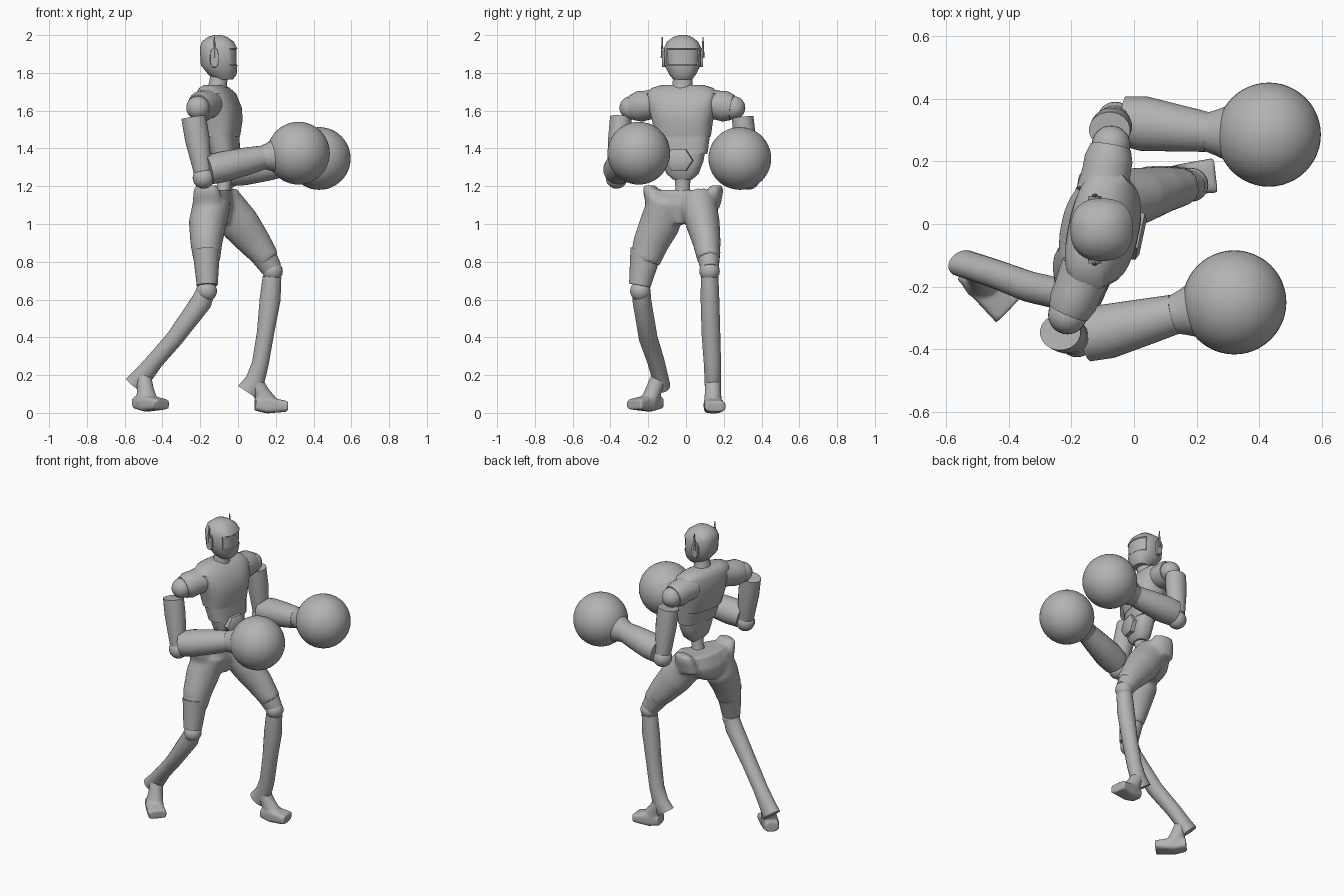
import bpy, bmesh, math
from mathutils import Vector, Matrix

cube = bpy.data.objects.get("Cube")
if cube:
    bpy.data.objects.remove(cube, do_unlink=True)

grey = bpy.data.materials.new("plain_grey")
grey.use_nodes = True
COLOUR = (0.45, 0.45, 0.45, 1)
grey.diffuse_color = COLOUR
grey.node_tree.nodes["Principled BSDF"].inputs["Base Color"].default_value = COLOUR

UP = Vector((0, 0, 1))
AHEAD = Vector((1, 0, 0))
TWIST = math.radians(-12)
FACING = Vector((math.cos(TWIST), math.sin(TWIST), 0))
SIDEWAYS = UP.cross(FACING)


def finish(name, bm, angle=40):
    bmesh.ops.recalc_face_normals(bm, faces=bm.faces)
    mesh = bpy.data.meshes.new(name)
    bm.to_mesh(mesh)
    bm.free()
    mesh.materials.append(grey)
    ob = bpy.data.objects.new(name, mesh)
    bpy.context.collection.objects.link(ob)
    bpy.ops.object.select_all(action="DESELECT")
    ob.select_set(True)
    bpy.context.view_layer.objects.active = ob
    bpy.ops.object.shade_smooth_by_angle(angle=math.radians(angle))
    return ob


def add_loft(bm, sections, ref=AHEAD, flat=False, sides=20, power=2.0):
    """Skin cross-sections (centre, half size along ref, half size across)."""
    centres = [Vector(s[0]) for s in sections]
    rings = []
    for i, (_, half_along, half_across) in enumerate(sections):
        tangent = centres[min(i + 1, len(centres) - 1)] - centres[max(i - 1, 0)]
        tangent = UP if flat else tangent.normalized()
        across = tangent.cross(ref).normalized()
        along = across.cross(tangent)
        ring = []
        for k in range(sides):
            turn = math.tau * (k + 0.5) / sides
            u, v = math.cos(turn), math.sin(turn)
            u = math.copysign(abs(u) ** (2 / power), u) * half_along
            v = math.copysign(abs(v) ** (2 / power), v) * half_across
            ring.append(bm.verts.new(centres[i] + along * u + across * v))
        rings.append(ring)
    for lower, upper in zip(rings, rings[1:]):
        for k in range(sides):
            j = (k + 1) % sides
            bm.faces.new((lower[k], lower[j], upper[j], upper[k]))
    bm.faces.new(rings[0])
    bm.faces.new(rings[-1])


def loft(name, sections, **options):
    bm = bmesh.new()
    add_loft(bm, sections, **options)
    return finish(name, bm)


def blend(ob, voxel, rounds):
    """Fuse the overlapping lofts of one object into a smooth skin."""
    fuse = ob.modifiers.new("fuse", "REMESH")
    fuse.mode, fuse.voxel_size, fuse.use_smooth_shade = "VOXEL", voxel, True
    soften = ob.modifiers.new("soften", "SMOOTH")
    soften.factor, soften.iterations = .5, rounds


def stack(rows):
    """Level sections (x, z, half depth, half width) on the body's midline."""
    return [((x, -.018, z), depth, width) for x, z, depth, width in rows]


def ball(name, centre, radius, detail=24):
    bm = bmesh.new()
    bmesh.ops.create_uvsphere(bm, u_segments=detail * 2, v_segments=detail, radius=radius,
                              matrix=Matrix.Translation(centre))
    return finish(name, bm)


# Head with a shallow recessed visor
bm = bmesh.new()
add_loft(bm, stack([(-.072, 1.765, .045, .05), (-.082, 1.79, .075, .07),
                    (-.1, 1.84, .097, .095), (-.103, 1.93, .1, .1),
                    (-.107, 1.965, .085, .083), (-.108, 1.99, .052, .05),
                    (-.108, 2, .02, .02)]),
         flat=True, sides=28, power=2.4)
bm.normal_update()
visor = [f for f in bm.faces if f.normal.x > .5 and 1.84 < f.calc_center_median().z < 1.93]
bmesh.ops.inset_region(bm, faces=visor, thickness=.005, depth=-.005)
finish("head", bm, 35)

# Ear pods and aerials
for label, side in (("left", 1), ("right", -1)):
    ear = Vector((-.125, -.018 + side * .084, 1.88))
    outer = ear + Vector((0, side * .024, 0))
    loft(label + "_ear_pod", [(ear, .052, .023), (outer, .05, .021)], ref=UP, sides=12, power=3)
    loft(label + "_aerial", [(outer, .01, .008), (outer + UP * .11, .003, .003)],
         flat=True, sides=6)

loft("neck", stack([(-.11, 1.68, .065, .075), (-.108, 1.73, .05, .055),
                    (-.1, 1.79, .046, .05)]), flat=True)

# Torso, turned slightly to the right
trunk = dict(ref=FACING, flat=True, sides=32, power=2.6)
loft("chest", stack([(-.085, 1.462, .088, .15), (-.092, 1.54, .108, .16),
                     (-.098, 1.61, .112, .178), (-.115, 1.69, .093, .195),
                     (-.125, 1.72, .07, .165), (-.125, 1.737, .045, .11)]), **trunk)
loft("rib_band", stack([(-.066, 1.37, .07, .132), (-.083, 1.47, .083, .146)]), **trunk)
loft("belly", stack([(-.06, 1.235, .035, .05), (-.06, 1.265, .055, .085),
                     (-.06, 1.33, .066, .11), (-.065, 1.39, .068, .122)]), **trunk)
loft("spine", stack([(-.085, 1.12, .06, .065), (-.075, 1.19, .035, .038),
                     (-.065, 1.26, .04, .045)]), flat=True)
buckle = Vector((-.03, -.03, 1.337))
loft("buckle", [(buckle, .066, .076), (buckle + FACING * .05, .066, .076),
                (buckle + FACING * .06, .048, .056)], ref=UP, sides=6)

# Pelvis, flared hip tips and thighs blended into one skin
bm = bmesh.new()
add_loft(bm, stack([(-.125, 1, .075, .05), (-.135, 1.05, .098, .13),
                    (-.13, 1.1, .105, .165), (-.12, 1.18, .085, .165)]),
         ref=FACING, flat=True, power=2.4)
for side in (1, -1):
    tip = Vector((-.13, -.015, 1.08)) + SIDEWAYS * side * .14
    add_loft(bm, [(tip, .085, .055), (tip + SIDEWAYS * side * .03 + UP * .09, .075, .045),
                  (tip + SIDEWAYS * side * .042 + UP * .125, .06, .03)],
             ref=FACING, flat=True)
add_loft(bm, [((-.135, -.1, 1.13), .1, .1), ((-.162, -.138, 1), .1, .108),
              ((-.168, -.19, .89), .084, .094), ((-.165, -.218, .8), .07, .08)])
add_loft(bm, [((-.09, .06, 1.13), .1, .1), ((.01, .09, 1), .106, .09),
              ((.09, .11, .9), .088, .074), ((.16, .12, .81), .066, .06)])
blend(finish("hips_and_thighs", bm), .011, 8)


# Legs: knee cuff, knee, shin, and a foot fused with its ankle
def build_leg(label, cuff, knee, shin, heel, toe):
    loft(label + "_knee_cuff", cuff)
    ball(label + "_knee", knee, .054, 12)
    widths = [(.05, .047), (.056, .05), (.046, .05), (.045, .046), (.052, .044), (.06, .042)]
    loft(label + "_shin", [(p, *w) for p, w in zip(shin, widths)])
    heel, toe, calf = Vector(heel), Vector(toe), Vector(shin[-2])
    instep = heel.lerp(toe, .4)
    bm = bmesh.new()
    add_loft(bm, [(calf, .04, .042), (calf.lerp(instep, .5), .045, .044),
                  (instep, .062, .048)], sides=14)
    add_loft(bm, [(heel, .032, .042), (instep, .044, .05), (toe, .028, .056)],
             ref=UP, sides=16, power=4)
    blend(finish(label + "_foot", bm), .008, 3)


build_leg("right",
          cuff=[((-.168, -.21, .86), .073, .086), ((-.163, -.245, .675), .056, .058)],
          knee=(-.165, -.242, .645),
          shin=[(-.17, -.235, .65), (-.192, -.233, .59), (-.335, -.2, .395),
                (-.44, -.16, .275), (-.5, -.14, .2), (-.545, -.125, .145)],
          heel=(-.535, -.145, .055), toe=(-.4, -.275, .045))
build_leg("left",
          cuff=[((.125, .118, .85), .072, .064), ((.18, .125, .76), .055, .048)],
          knee=(.183, .125, .75),
          shin=[(.18, .125, .72), (.17, .127, .6), (.145, .132, .42),
                (.118, .14, .26), (.09, .142, .17), (.05, .142, .11)],
          heel=(.09, .135, .045), toe=(.26, .155, .034))


# Arms: sleeve, shoulder, upper arm, elbow, forearm, cuff and glove
def build_arm(label, chest, shoulder, top, elbow, wrist, glove):
    chest, shoulder, top, elbow, wrist, glove = map(Vector, (chest, shoulder, top, elbow, wrist, glove))
    loft(label + "_shoulder_sleeve", [(chest, .08, .085), (chest.lerp(shoulder, .45), .078, .078),
                                      (chest.lerp(shoulder, .7), .082, .078),
                                      (chest.lerp(shoulder, .95), .068, .066)], ref=UP)
    ball(label + "_shoulder", shoulder, .062, 14)
    loft(label + "_upper_arm", [(top, .066, .058), (top.lerp(elbow, .35), .066, .06),
                                (top.lerp(elbow, .9), .048, .052)])
    ball(label + "_elbow", elbow, .058, 12)
    start = elbow.lerp(wrist, .08) + UP * .032
    loft(label + "_forearm", [(start, .078, .08), (start.lerp(wrist, .25), .082, .088),
                              (start.lerp(wrist, .7), .074, .074), (wrist, .064, .064)], ref=UP)
    loft(label + "_glove_cuff", [(wrist.lerp(glove, -.05), .06, .06),
                                 (wrist.lerp(glove, .15), .072, .074),
                                 (wrist.lerp(glove, .4), .095, .095)], ref=UP)
    ball(label + "_glove", glove, .166)


build_arm("right", chest=(-.15, -.14, 1.64), shoulder=(-.212, -.29, 1.615),
          top=(-.235, -.345, 1.565), elbow=(-.182, -.367, 1.245),
          wrist=(.13, -.288, 1.352), glove=(.32, -.25, 1.375))
build_arm("left", chest=(-.1, .1, 1.64), shoulder=(-.073, .252, 1.615),
          top=(-.078, .3, 1.565), elbow=(-.06, .332, 1.24),
          wrist=(.235, .293, 1.312), glove=(.43, .285, 1.347))
